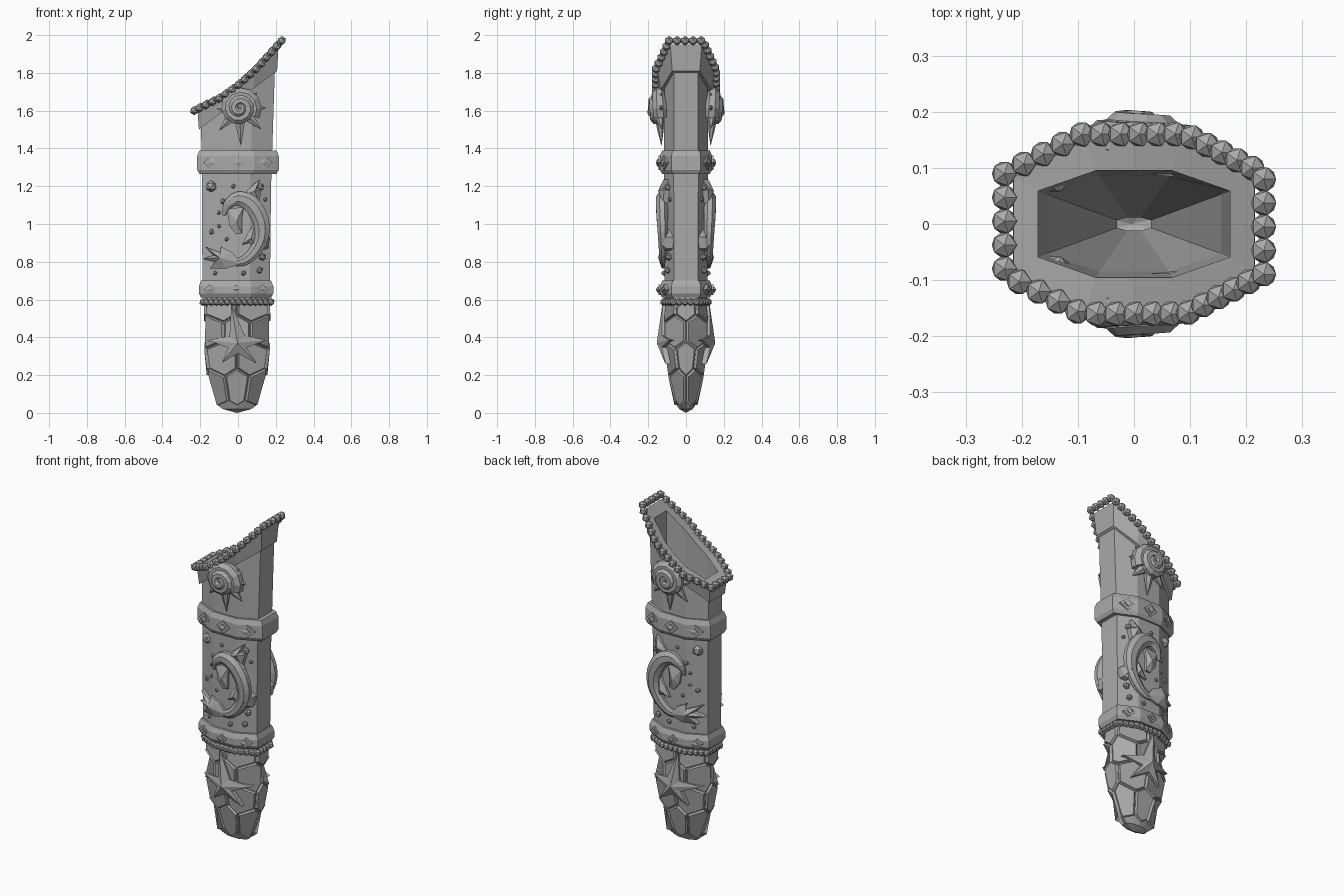
import bpy, bmesh, math
from mathutils import Vector, Matrix

cube = bpy.data.objects.get("Cube")
if cube:
    bpy.data.objects.remove(cube)

GREY = (0.4, 0.4, 0.4, 1)
mat = bpy.data.materials.new("plain_grey")
mat.use_nodes = True
mat.diffuse_color = GREY
mat.node_tree.nodes["Principled BSDF"].inputs["Base Color"].default_value = GREY


def finish(name, bm, mirror=False):
    bmesh.ops.recalc_face_normals(bm, faces=bm.faces)
    mesh = bpy.data.meshes.new(name)
    bm.to_mesh(mesh)
    bm.free()
    mesh.materials.append(mat)
    ob = bpy.data.objects.new(name, mesh)
    bpy.context.collection.objects.link(ob)
    if mirror:
        mod = ob.modifiers.new("both_faces", "MIRROR")
        mod.use_axis = (False, True, False)
        mod.use_mirror_merge = False
    return ob


def outline(w, d, z, cx=0, e=0.56):
    """Eight-cornered section with a middle point on each broad face; z may depend on x."""
    half = [(w, -e * d), (w, e * d), (0.4 * w, d), (0, d), (-0.4 * w, d)]
    pts = half + [(-x, -y) for x, y in half]
    return [Vector((x + cx, y, z(x) if callable(z) else z)) for x, y in pts]


def loft(bm, rings, cap=False):
    rows = [[bm.verts.new(p) for p in r] for r in rings]
    for a, b in zip(rows, rows[1:]):
        for i in range(len(a)):
            j = (i + 1) % len(a)
            bm.faces.new((a[i], a[j], b[j], b[i]))
    if cap:
        bm.faces.new(rows[0])
        bm.faces.new(rows[-1])


def bead(bm, pos, r):
    bmesh.ops.create_icosphere(bm, subdivisions=1, radius=r, matrix=Matrix.Translation(pos))


def bead_ring(name, pts, n, r):
    bm = bmesh.new()
    closed = pts + pts[:1]
    lens = [(b - a).length for a, b in zip(closed, closed[1:])]
    for k in range(n):
        s = sum(lens) * k / n
        for a, b, l in zip(closed, closed[1:], lens):
            if s <= l:
                bead(bm, a.lerp(b, s / l), r)
                break
            s -= l
    finish(name, bm)


def relief(bm, pts, edge, peak, back=0.04, centre=None):
    """Raised faceted shape on the front: outline in x, z, fanned to a peak, with a skirt behind."""
    n = len(pts)
    edges = edge if isinstance(edge, list) else [edge] * n
    cx, cz = centre or (sum(p[0] for p in pts) / n, sum(p[1] for p in pts) / n)
    top = bm.verts.new((cx, -peak, cz))
    rim = [bm.verts.new((x, -e, z)) for (x, z), e in zip(pts, edges)]
    low = [bm.verts.new((x, -e + back, z)) for (x, z), e in zip(pts, edges)]
    for i in range(n):
        j = (i + 1) % n
        bm.faces.new((top, rim[i], rim[j]))
        bm.faces.new((rim[i], low[i], low[j], rim[j]))


def smooth(pts, steps=3):
    """Catmull-Rom refinement of a list of tuples."""
    vs = [Vector(p) for p in pts]
    out = []
    for i in range(len(vs) - 1):
        p, a, b, q = vs[max(i - 1, 0)], vs[i], vs[i + 1], vs[min(i + 2, len(vs) - 1)]
        for k in range(steps):
            t = k / steps
            out.append(a + (b - p) * (t / 2) + (p * 2 - a * 5 + b * 4 - q) * (t * t / 2)
                       + (a * 3 - p - b * 3 + q) * (t ** 3 / 2))
    return out + [vs[-1]]


def tube(bm, path, depth=1.0, sides=8):
    """Tapered tube; path entries are (x, y, z, radius)."""
    rings = []
    for i, p in enumerate(path):
        t = path[min(i + 1, len(path) - 1)] - path[max(i - 1, 0)]
        n = Vector((-t[2], 0, t[0])).normalized()
        ang = [math.tau * (k + 0.5) / sides for k in range(sides)]
        rings.append([Vector(p[:3]) + n * p[3] * math.cos(a)
                      + Vector((0, p[3] * depth * math.sin(a), 0)) for a in ang])
    loft(bm, rings, cap=True)


def rim_z(x):
    return 1.735 + 0.8 * x + 0.95 * x * x


def collar_z(x):
    return 1.655 + 0.75 * x


# Main sleeve
bm = bmesh.new()
loft(bm, [outline(0.178, 0.112, 0.57, -0.01), outline(0.183, 0.116, 1.2, -0.008),
          outline(0.196, 0.115, lambda x: collar_z(x) + 0.04)])
finish("sleeve", bm)

# Slanted collar with its rim and the tapering hollow
bm = bmesh.new()
loft(bm, [outline(0.19, 0.11, collar_z), outline(0.207, 0.13, collar_z),
          outline(0.215, 0.15, rim_z), outline(0.171, 0.095, rim_z, e=0.62),
          outline(0.155, 0.085, 0.75, e=0.62), outline(0.03, 0.012, 0.12)])
finish("collar", bm)
bead_ring("collar_beads", outline(0.231, 0.16, rim_z), 38, 0.025)

# Bands with diamond studs
for name, z0, z1, w, cx in (("upper_band", 1.265, 1.39, 0.216, 0), ("lower_band", 0.61, 0.7, 0.197, -0.01)):
    bm = bmesh.new()
    loft(bm, [outline(w - 0.035, 0.105, z0, cx), outline(w - 0.012, 0.126, z0, cx),
              outline(w, 0.138, z0 + 0.022, cx), outline(w, 0.138, z1 - 0.03, cx),
              outline(w - 0.012, 0.126, z1, cx), outline(w - 0.035, 0.105, z1, cx)])
    finish(name, bm)
    bm = bmesh.new()
    zc = (z0 + z1) / 2 - 0.003
    for sx in (-1, 0, 1):
        x, y, s = cx + sx * 0.14, 0.142 - 0.026 * abs(sx), 0.5 * (z1 - z0)
        for k, lift in ((0.62, 0.003), (0.33, 0.011)):
            r = s * k
            lean = 0.4 * r * sx
            relief(bm, [(x - r * 1.15, zc), (x, zc - r), (x + r * 1.15, zc), (x, zc + r)],
                   [y + lift + lean, y + lift, y + lift - lean, y + lift], y + lift * 1.5, 0.02)
    finish(name + "_diamonds", bm, True)
bead_ring("lower_beads", outline(0.18, 0.118, 0.587, -0.005), 34, 0.021)

# Scaled tip: staggered six-sided plates, each raised out of its grooves
bm = bmesh.new()
levels = [(0.05, 0.1, 0.048), (0.215, 0.148, 0.082), (0.36, 0.162, 0.104),
          (0.5, 0.164, 0.105), (0.62, 0.162, 0.098)]
half = [(1, 0), (1, 0.5), (0.42, 1), (0, 1), (-0.42, 1), (-1, 0.5)]
around = half + [(-x, -y) for x, y in half]
N = len(around)
rows = []
for k, (z, w, d) in enumerate(levels):
    amp = 0.012 if k == 0 else 0.02
    rows.append([bm.verts.new((x * w - 0.005, y * d, z + (amp if (j - k) % 2 == 0 else -amp)))
                 for j, (x, y) in enumerate(around)])
for k in range(len(levels) - 1):
    for j in range(k % 2, N, 2):
        c = [(j + i) % N for i in range(3)]
        bm.faces.new([rows[k][i] for i in c] + [rows[k + 1][i] for i in reversed(c)])
pole = bm.verts.new((-0.005, 0, 0.008))
low = [bm.verts.new((x * 0.075 - 0.005, y * 0.035, 0.02)) for x, y in around]
for j in range(N):
    i = (j + 1) % N
    bm.faces.new((rows[0][j], rows[0][i], low[i], low[j]))
    bm.faces.new((low[j], low[i], pole))
bmesh.ops.recalc_face_normals(bm, faces=bm.faces)
plates = [f for f in bm.faces if len(f.verts) == 6]
bmesh.ops.inset_individual(bm, faces=plates, thickness=0.003, depth=0.0)
bmesh.ops.inset_individual(bm, faces=plates, thickness=0.005, depth=0.012)
bmesh.ops.translate(bm, verts=[pole], vec=(0, 0, -0.008))
finish("scaled_tip", bm)

# Starfish
bm = bmesh.new()
tips = [(-0.035, 0.575), (-0.165, 0.385), (-0.085, 0.265), (0.1, 0.26), (0.15, 0.385)]
valleys = [(-0.045, 0.405), (-0.052, 0.345), (0, 0.315), (0.045, 0.345), (0.035, 0.41)]
tip_y = [0.125, 0.085, 0.112, 0.108, 0.09]
star = [p for pair in zip(tips, valleys) for p in pair]
relief(bm, star, [v for y in tip_y for v in (y, 0.128)], 0.155, 0.03, (-0.003, 0.37))
finish("starfish", bm, True)

# Spiral shell with spikes
bm = bmesh.new()
cx, cz = 0.008, 1.615
coil = []
for i in range(31):
    t = i / 30
    a = -0.6 + t * 2.6 * math.tau
    r = 0.076 * (1 - t) ** 0.9
    coil.append(Vector((cx + r * math.cos(a), -0.135 - 0.048 * min(1, t * 1.5), cz + r * math.sin(a),
                        0.036 * (1 - t) + 0.012)))
tube(bm, coil, 0.9)
for ang, length in ((-88, 0.2), (-45, 0.16), (-132, 0.16), (0, 0.14), (-178, 0.125), (40, 0.12)):
    a = math.radians(ang)
    u = Vector((math.cos(a), 0, math.sin(a)))
    base = Vector((cx, -0.138, cz)) + u * 0.07
    end = Vector((cx, -0.13, cz)) + u * length
    tube(bm, [Vector((*base, 0.03)), Vector((*base.lerp(end, 0.4), 0.02)), Vector((*end, 0.001))], 0.8, 6)
finish("spiral_shell", bm, True)

# Leaping sea creature
bm = bmesh.new()
path = [(-0.075, -0.12, 1.045, 0.008), (-0.055, -0.128, 1.1, 0.026), (0.0, -0.13, 1.135, 0.04),
        (0.07, -0.128, 1.105, 0.048), (0.12, -0.125, 1.02, 0.046), (0.125, -0.122, 0.93, 0.04),
        (0.085, -0.12, 0.85, 0.034), (0.02, -0.118, 0.8, 0.026), (-0.06, -0.116, 0.8, 0.014)]
tube(bm, smooth(path), 0.7)
fins = [
    [(0.03, 1.15), (0.06, 1.19), (0.115, 1.235), (0.1, 1.19), (0.125, 1.18), (0.11, 1.11)],
    [(-0.06, 1.08), (-0.045, 0.99), (-0.01, 0.945), (0.02, 0.95), (0.02, 1.02), (0.03, 1.09)],
    [(0.09, 1.0), (0.05, 0.95), (0.02, 0.89), (0.06, 0.9), (0.09, 0.88), (0.11, 0.93)],
    [(0.12, 0.97), (0.17, 0.93), (0.16, 0.87), (0.13, 0.86), (0.1, 0.9)],
    [(0.02, 0.79), (-0.03, 0.85), (-0.09, 0.88), (-0.07, 0.84), (-0.175, 0.88), (-0.13, 0.835),
     (-0.185, 0.815), (-0.12, 0.8), (-0.15, 0.765), (-0.06, 0.765)],
]
for f in fins:
    relief(bm, f, [0.128 - 0.35 * max(0, abs(x) - 0.09) for x, z in f], 0.148, 0.04)
finish("sea_creature", bm, True)

# Bubbles
bm = bmesh.new()
for x, z, r in ((-0.14, 1.2, 0.033), (0.12, 1.195, 0.02), (-0.025, 1.2, 0.013), (-0.08, 1.12, 0.016),
                (-0.1, 1.06, 0.012), (-0.14, 0.96, 0.016), (-0.06, 0.92, 0.012), (-0.1, 0.99, 0.012),
                (0.115, 0.755, 0.018), (0.13, 0.825, 0.02), (0.03, 0.74, 0.015), (-0.12, 0.74, 0.013),
                (0.145, 1.13, 0.012)):
    bead(bm, (x, -0.116 + 0.46 * max(0, abs(x) - 0.075), z), r)
finish("bubbles", bm, True)
